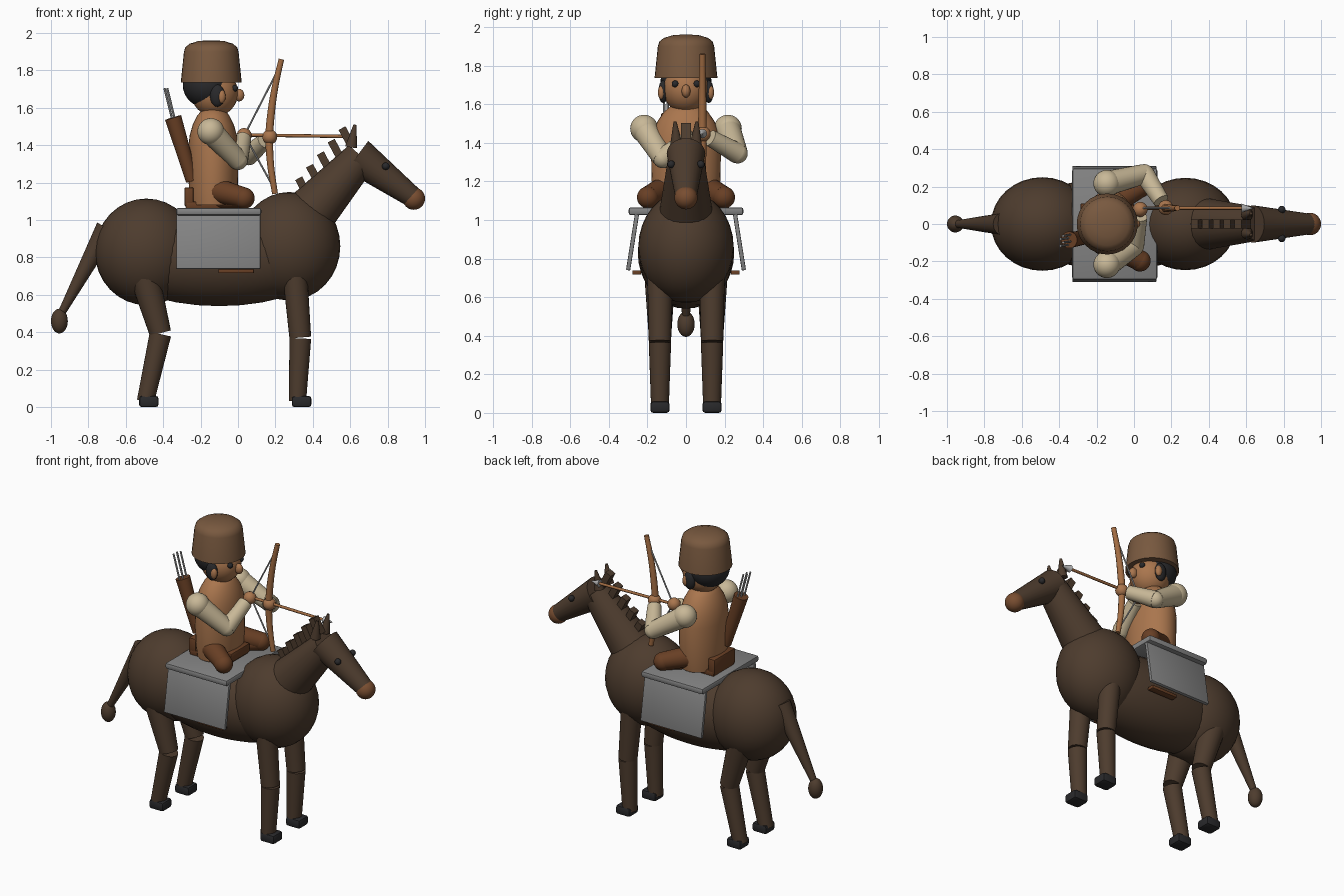
import bpy, bmesh, math
from mathutils import Vector, Matrix

if "Cube" in bpy.data.objects:
    bpy.data.objects.remove(bpy.data.objects["Cube"])


def material(name, *rgb):
    m = bpy.data.materials.new(name)
    m.use_nodes = True
    m.diffuse_color = (*rgb, 1)
    m.node_tree.nodes["Principled BSDF"].inputs["Base Color"].default_value = (*rgb, 1)
    return m


COAT = material("dark brown coat", .075, .045, .027)
GREY = material("grey blanket", .23, .23, .23)
MUZZLE = material("muzzle brown", .19, .075, .03)
SKIN = material("tan skin", .40, .18, .075)
CREAM = material("cream sleeve", .58, .48, .31)
FELT = material("felt brown", .19, .10, .05)
LEATHER = material("leather brown", .14, .05, .018)
BLACK = material("charcoal", .022, .022, .024)
WOOD = material("bow wood", .36, .15, .055)
SILVER = material("silver", .45, .45, .45)


def finish(name, bm, mat, angle=40):
    bmesh.ops.recalc_face_normals(bm, faces=bm.faces[:])
    me = bpy.data.meshes.new(name)
    bm.to_mesh(me)
    bm.free()
    ob = bpy.data.objects.new(name, me)
    bpy.context.collection.objects.link(ob)
    me.materials.append(mat)
    bpy.context.view_layer.objects.active = ob
    bpy.ops.object.select_all(action='DESELECT')
    ob.select_set(True)
    bpy.ops.object.shade_smooth_by_angle(angle=math.radians(angle))
    return ob


def ball(name, mat, centre, radii, segs=32):
    if not isinstance(radii, tuple):
        radii = (radii,) * 3
    bm = bmesh.new()
    bmesh.ops.create_uvsphere(bm, u_segments=segs, v_segments=segs // 2, radius=1)
    bmesh.ops.transform(bm, verts=bm.verts,
                        matrix=Matrix.Translation(centre) @ Matrix.Diagonal((*radii, 1)))
    return finish(name, bm, mat)


def limb(name, mat, a, b, r1, r2, segs=24):
    """Tapered round bar from point a to point b."""
    a, b = Vector(a), Vector(b)
    bm = bmesh.new()
    bmesh.ops.create_cone(bm, cap_ends=True, segments=segs, radius1=r1, radius2=r2,
                          depth=(b - a).length)
    turn = (b - a).to_track_quat('Z', 'Y').to_matrix().to_4x4()
    bmesh.ops.transform(bm, verts=bm.verts, matrix=Matrix.Translation((a + b) / 2) @ turn)
    return finish(name, bm, mat)


def block(name, mat, centre, size, bevel=0.0, axis='Y', tilt=0.0):
    bm = bmesh.new()
    bmesh.ops.create_cube(bm, size=1)
    bmesh.ops.scale(bm, vec=size, verts=bm.verts)
    if bevel:
        bmesh.ops.bevel(bm, geom=bm.edges[:], offset=bevel, segments=2, profile=.5,
                        affect='EDGES')
    bmesh.ops.transform(bm, verts=bm.verts, matrix=Matrix.Translation(centre)
                        @ Matrix.Rotation(math.radians(tilt), 4, axis))
    return finish(name, bm, mat, 30)


def lathe(name, mat, x, profile, wide=1.0, segs=32):
    """Spin (radius, height) points about a vertical axis; wide stretches y."""
    bm = bmesh.new()
    rings = [[bm.verts.new((x + r * math.cos(t), wide * r * math.sin(t), z))
              for t in (math.tau * i / segs for i in range(segs))] for r, z in profile]
    for lo, hi in zip(rings, rings[1:]):
        for i in range(segs):
            j = (i + 1) % segs
            bm.faces.new((lo[i], lo[j], hi[j], hi[i]))
    bm.faces.new(rings[0])
    bm.faces.new(rings[-1])
    return finish(name, bm, mat, 50)


# Horse body
ball("hindquarters", COAT, (-.49, 0, .83), (.275, .25, .285))
ball("chest", COAT, (.275, 0, .86), (.272, .247, .29))
ball("barrel", COAT, (-.1, 0, .80), (.6, .24, .26))

# Neck, head and face
limb("neck", COAT, (.38, 0, 1.03), (.66, 0, 1.34), .14, .09)
limb("horse_head", COAT, (.637, 0, 1.343), (.94, 0, 1.118), .1, .055)
ball("muzzle", MUZZLE, (.94, 0, 1.115), .06)
for i in range(5):
    block(f"mane_tuft_{i + 1}", COAT, (.35 + .058 * i, 0, 1.175 + .067 * i),
          (.042, .05, .11), tilt=-28)

# Tail
limb("tail", COAT, (-.70, 0, .958), (-.945, 0, .50), .06, .02)
ball("tail_tuft", COAT, (-.955, 0, .46), (.045, .045, .066))

# Legs, ears, eyes and side panels of the horse
for side, s in (("left", 1), ("right", -1)):
    y = .135 * s
    for place, top, knee, ankle, r, hoof in (
            ("front", (.305, .70), (.333, .372), (.318, .03), .066, .34),
            ("hind", (-.50, .70), (-.415, .395), (-.495, .03), .08, -.477)):
        tag = f"{side}_{place}"
        limb(tag + "_upper_leg", COAT, (top[0], y, top[1]), (knee[0], y, knee[1]), r, .058)
        limb(tag + "_lower_leg", COAT, (knee[0], y, knee[1] - .005),
             (ankle[0], y, ankle[1]), .058, .046)
        block(tag + "_hoof", BLACK, (hoof, y, .03), (.105, .1, .06), .015)
    limb(side + "_ear", COAT, (.605, .05 * s, 1.39), (.625, .057 * s, 1.51), .033, .008, 12)
    ball(side + "_horse_eye", BLACK, (.79, .077 * s, 1.288), .02, 16)
    block(side + "_blanket_panel", GREY, (-.105, .277 * s, .885), (.45, .022, .295),
          .005, 'X', 9 * s)
    block(side + "_stirrup", LEATHER, (-.01, .255 * s, .727), (.19, .045, .022), .004)

# Blanket top and saddle
block("blanket_top", GREY, (-.103, 0, 1.045), (.455, .595, .04), .012)
block("saddle_seat", LEATHER, (-.14, 0, 1.08), (.28, .22, .04), .008)
block("saddle_back", LEATHER, (-.262, 0, 1.125), (.05, .22, .1), .008)
block("saddle_front", LEATHER, (.0, 0, 1.11), (.04, .2, .06), .008)

# Rider torso and head
lathe("torso", SKIN, -.132, [(.122, 1.08), (.13, 1.15), (.133, 1.25), (.134, 1.38),
                             (.127, 1.45), (.11, 1.51), (.085, 1.56), (.05, 1.6)], 1.35)
ball("rider_head", SKIN, (-.125, 0, 1.68), (.125, .12, .127))
ball("hair", BLACK, (-.165, 0, 1.72), (.13, .132, .12))
ball("nose", SKIN, (.006, 0, 1.668), (.028, .023, .034), 16)
lathe("hat", FELT, -.143, [(.163, 1.735), (.146, 1.9), (.138, 1.925),
                           (.115, 1.943), (.07, 1.957), (.02, 1.961)])
for side, s in (("left", 1), ("right", -1)):
    ball(side + "_side_hair", BLACK, (-.11, .118 * s, 1.665), (.04, .025, .06), 16)
    ball(side + "_rider_ear", SKIN, (-.088, .128 * s, 1.66), (.022, .018, .036), 16)
    ball(side + "_rider_eye", BLACK, (-.018, .056 * s, 1.705), .018, 16)
    ball(side + "_shoulder", CREAM, (-.145, .217 * s, 1.473), .072)
    # Bent legs
    limb(side + "_thigh", LEATHER, (-.14, .10 * s, 1.165), (.03, .195 * s, 1.12), .068, .055)
    ball(side + "_knee", LEATHER, (.032, .197 * s, 1.117), .057)
    limb(side + "_shin", LEATHER, (.032, .197 * s, 1.11), (-.1, .08 * s, 1.1), .048, .038)

# Arms and hands
SHOULDERS = {"left": (-.145, .217, 1.473), "right": (-.145, -.217, 1.473)}
for side, elbow, wrist, hand in (
        ("left", (.055, .268, 1.345), (.145, .125, 1.425), (.17, .088, 1.445)),
        ("right", (0, -.12, 1.32), (.028, .04, 1.435), (.033, .078, 1.452))):
    limb(side + "_upper_arm", CREAM, SHOULDERS[side], elbow, .066, .053)
    ball(side + "_elbow", CREAM, elbow, .052)
    limb(side + "_forearm", CREAM, elbow, wrist, .054, .043)
    ball(side + "_hand", SKIN, hand, .04, 24)

# Bow as a tapered swept curve
curve = bpy.data.curves.new("bow", 'CURVE')
curve.dimensions = '3D'
curve.bevel_depth = .02
curve.bevel_resolution = 3
curve.use_fill_caps = True
path = [(.232, 1.86), (.2, 1.72), (.178, 1.58), (.168, 1.45), (.174, 1.3), (.198, 1.14)]
spline = curve.splines.new('BEZIER')
spline.bezier_points.add(len(path) - 1)
for p, (x, z) in zip(spline.bezier_points, path):
    p.co = (x, .085, z)
    p.handle_left_type = p.handle_right_type = 'AUTO'
    p.radius = 1.15 - abs(z - 1.48)
curve.materials.append(WOOD)
bpy.context.collection.objects.link(bpy.data.objects.new("bow", curve))

# String and nocked arrow
nock = (.035, .085, 1.455)
limb("upper_string", SILVER, (.212, .085, 1.8), nock, .005, .005, 8)
limb("lower_string", SILVER, nock, (.192, .085, 1.17), .005, .005, 8)
limb("arrow_shaft", WOOD, nock, (.585, .085, 1.447), .009, .009, 12)
limb("arrow_head", SILVER, (.575, .085, 1.447), (.635, .085, 1.447), .024, .002, 12)

# Quiver with spare arrows
limb("quiver", LEATHER, (-.245, -.07, 1.21), (-.347, -.085, 1.548), .034, .045)
for i in range(4):
    dx, dy = .014 * (i % 2) - .007, .018 * (i - 1.5)
    limb(f"spare_arrow_{i + 1}", SILVER, (-.335 + dx, -.083 + dy, 1.5),
         (-.386 + dx, -.09 + dy, 1.705), .006, .006, 8)
